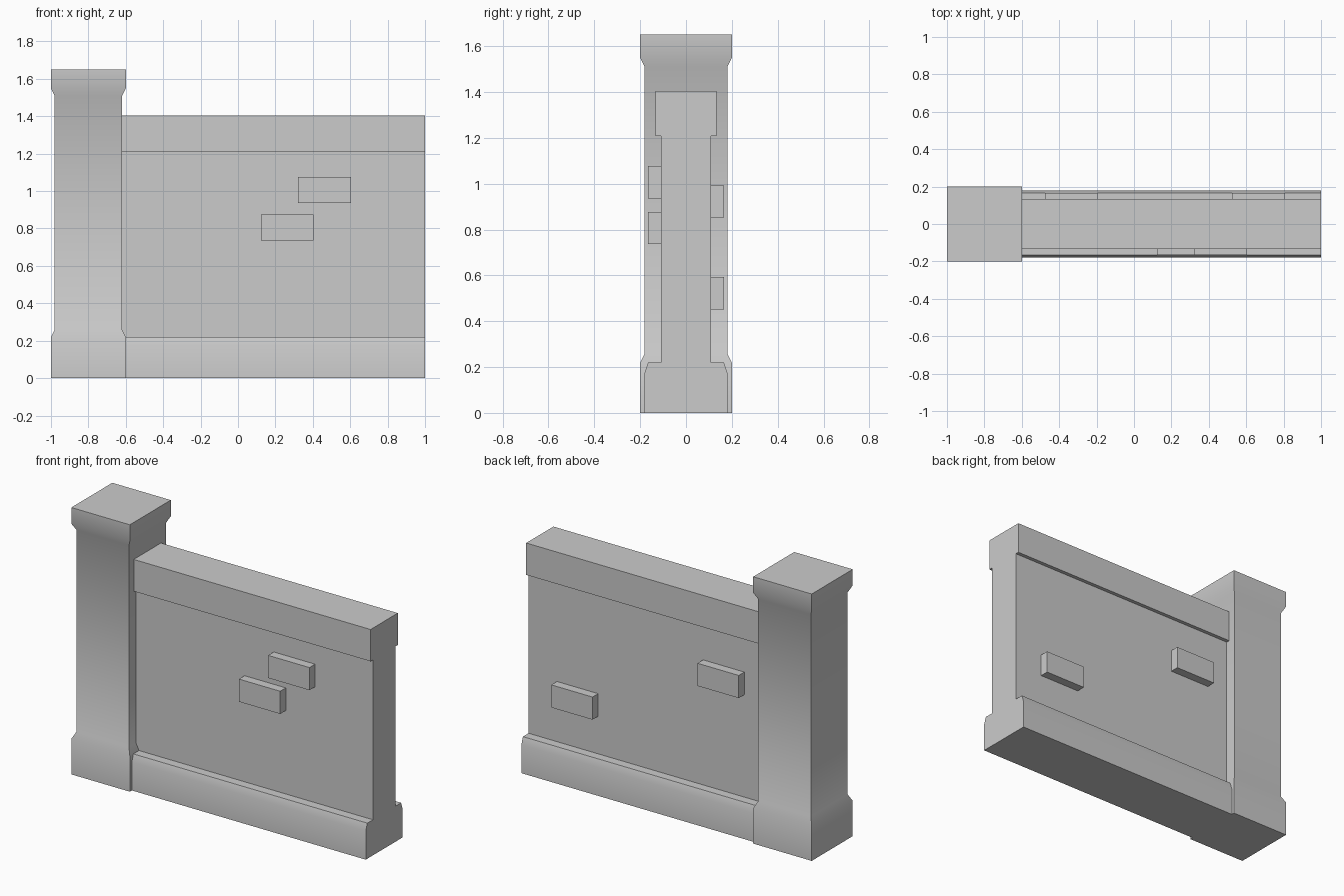
import bpy, math

if "Cube" in bpy.data.objects:
    bpy.data.objects.remove(bpy.data.objects["Cube"])


def make_object(name, verts, faces):
    mesh = bpy.data.meshes.new(name)
    mesh.from_pydata(verts, [], faces)
    mesh.update()
    obj = bpy.data.objects.new(name, mesh)
    bpy.context.collection.objects.link(obj)
    bpy.context.view_layer.objects.active = obj
    bpy.ops.object.select_all(action='DESELECT')
    obj.select_set(True)
    bpy.ops.object.shade_smooth_by_angle(angle=math.radians(35))
    return obj


def square_column(name, cx, profile):
    """Stack square rings given as (half width, height)."""
    verts = [(cx + sx * h, sy * h, z) for h, z in profile
             for sx, sy in ((-1, -1), (1, -1), (1, 1), (-1, 1))]
    faces = [(3, 2, 1, 0)]
    for r in range(len(profile) - 1):
        for i in range(4):
            a, b = r * 4 + i, r * 4 + (i + 1) % 4
            faces.append((a, b, b + 4, a + 4))
    n = len(verts)
    faces.append((n - 4, n - 3, n - 2, n - 1))
    return make_object(name, verts, faces)


def extrude_along_x(name, outline, x0, x1):
    """Extrude a counter-clockwise (y, z) outline between x0 and x1."""
    n = len(outline)
    verts = [(x, y, z) for x in (x0, x1) for y, z in outline]
    faces = [tuple(range(n - 1, -1, -1)), tuple(range(n, 2 * n))]
    faces += [(i, (i + 1) % n, (i + 1) % n + n, i + n) for i in range(n)]
    return make_object(name, verts, faces)


# Corner pillar with flared foot and head
square_column("pillar", -0.8, [(0.2, 0), (0.2, 0.22), (0.18, 0.26),
                               (0.18, 1.51), (0.2, 1.55), (0.2, 1.65)])

# Wall: plinth, recessed panel and coping in one cross-section
right_half = [(0.18, 0), (0.18, 0.175), (0.165, 0.22), (0.11, 0.22),
              (0.11, 1.208), (0.133, 1.208), (0.133, 1.405)]
outline = right_half + [(-y, z) for y, z in reversed(right_half)]
extrude_along_x("wall", outline, -0.63, 1.0)

# Protruding bricks: centre x, centre z, wall side
for i, (x, z, side) in enumerate([(0.463, 1.006, -1), (0.263, 0.806, -1),
                                  (-0.335, 0.923, 1), (0.665, 0.522, 1)]):
    y0, y1 = sorted((side * 0.105, side * 0.165))
    extrude_along_x(f"brick_{i + 1}", [(y0, z - 0.07), (y1, z - 0.07),
                                       (y1, z + 0.07), (y0, z + 0.07)],
                    x - 0.141, x + 0.141)
